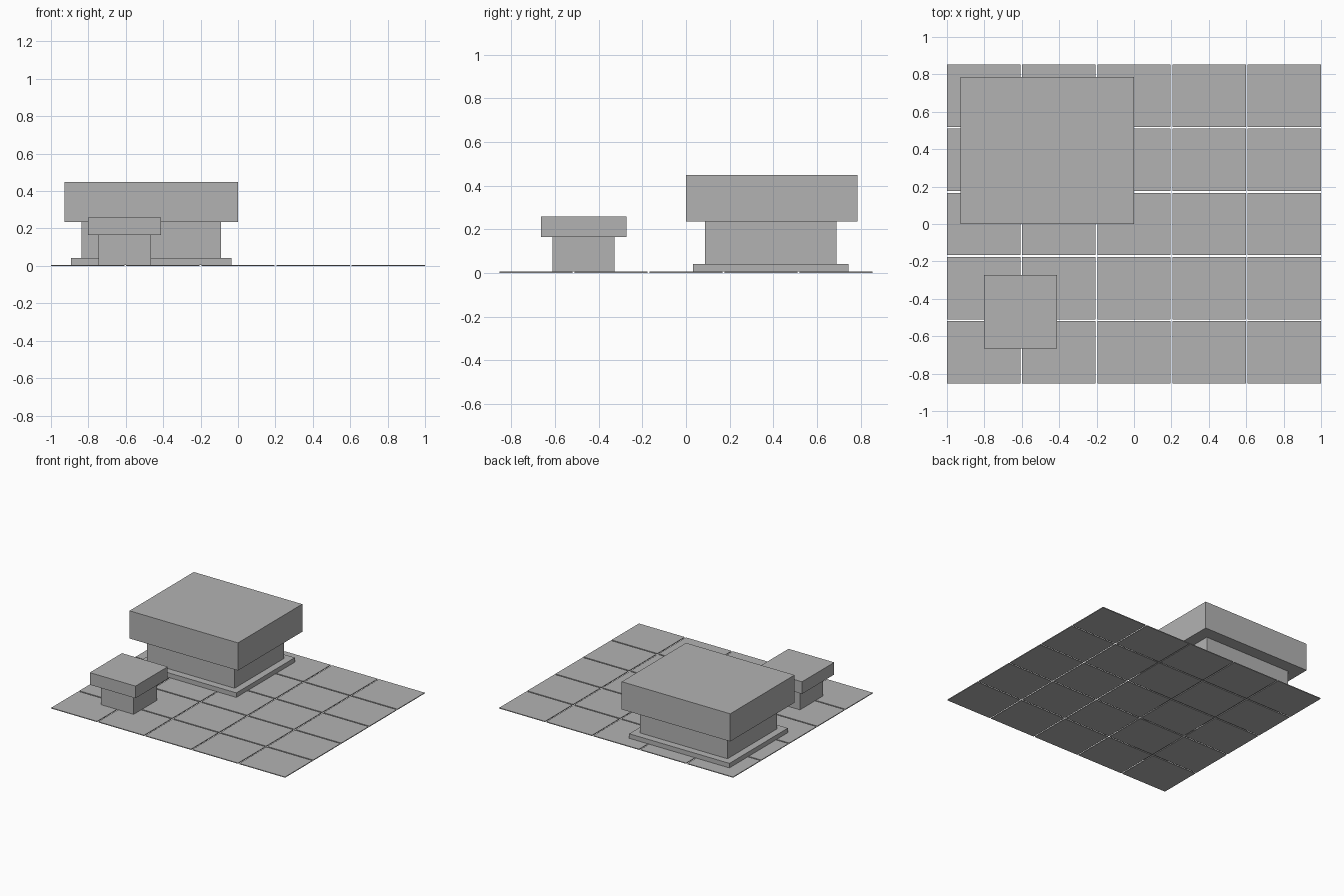
import bpy

cube = bpy.data.objects.get("Cube")
if cube:
    bpy.data.objects.remove(cube, do_unlink=True)

# One flat grey for everything
GREY = (0.45, 0.45, 0.45, 1.0)
grey = bpy.data.materials.new("plain grey")
grey.use_nodes = True
grey.diffuse_color = GREY
grey.node_tree.nodes["Principled BSDF"].inputs["Base Color"].default_value = GREY


def block(name, x, y, z):
    """Box spanning the given (low, high) range on each axis."""
    spans = (x, y, z)
    bpy.ops.mesh.primitive_cube_add(size=1, location=[(a + b) / 2 for a, b in spans])
    obj = bpy.context.object
    obj.name = name
    obj.scale = [b - a for a, b in spans]
    bpy.ops.object.transform_apply(location=False, rotation=False, scale=True)
    obj.data.materials.append(grey)
    return obj


# Floor: square-cut slabs separated by narrow open joints
COUNT, GAP, THICK = 5, 0.01, 0.006
HALF_X, HALF_Y = 1.0, 0.853


def tile_span(i, half):
    pitch = (2 * half + GAP) / COUNT
    start = -half + i * pitch
    return start, start + pitch - GAP


for row in range(COUNT):
    for col in range(COUNT):
        block(f"floor_tile_{row + 1}_{col + 1}",
              tile_span(col, HALF_X), tile_span(row, HALF_Y), (0, THICK))

# Large building: plinth, walls and overhanging roof
block("large_plinth", (-0.893, -0.036), (0.031, 0.745), (THICK, 0.041))
block("large_walls", (-0.838, -0.09), (0.087, 0.69), (0.041, 0.235))
block("large_roof", (-0.928, 0.0), (0.0, 0.785), (0.235, 0.449))

# Small building: walls and overhanging roof
block("small_walls", (-0.746, -0.464), (-0.611, -0.327), (THICK, 0.165))
block("small_roof", (-0.802, -0.411), (-0.665, -0.272), (0.165, 0.259))
